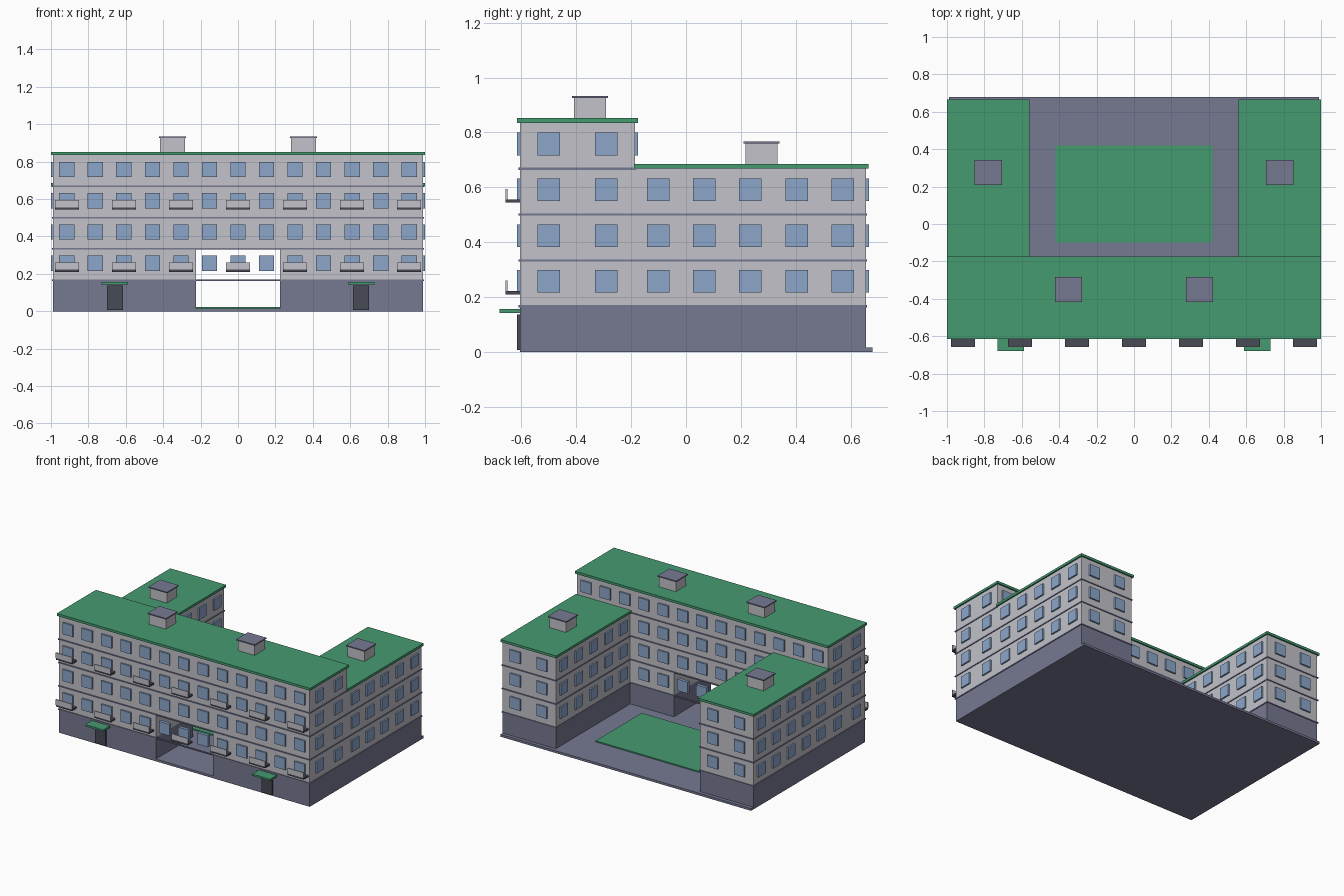
import bpy
import bmesh
from mathutils import Matrix, Vector

cube = bpy.data.objects.get("Cube")
if cube:
    bpy.data.objects.remove(cube)


def material(name, rgb):
    mat = bpy.data.materials.new(name)
    mat.use_nodes = True
    mat.diffuse_color = (*rgb, 1)
    mat.node_tree.nodes["Principled BSDF"].inputs["Base Color"].default_value = (*rgb, 1)
    return mat


WALL = material("pale grey wall", (0.54, 0.54, 0.59))
SLATE = material("slate grey", (0.18, 0.19, 0.285))
GLASS = material("window blue", (0.258, 0.38, 0.586))
GREEN = material("roof green", (0.06, 0.325, 0.163))
DARK = material("dark grey", (0.064, 0.068, 0.092))


def boxes(name, mat, spans):
    """One object made of boxes, each given as (x0, x1, y0, y1, z0, z1)."""
    bm = bmesh.new()
    for x0, x1, y0, y1, z0, z1 in spans:
        centre = Vector((x0 + x1, y0 + y1, z0 + z1)) / 2
        size = Matrix.Diagonal((x1 - x0, y1 - y0, z1 - z0, 1))
        bmesh.ops.create_cube(bm, size=1, matrix=Matrix.Translation(centre) @ size)
    mesh = bpy.data.meshes.new(name)
    bm.to_mesh(mesh)
    bm.free()
    mesh.materials.append(mat)
    obj = bpy.data.objects.new(name, mesh)
    bpy.context.collection.objects.link(obj)
    return obj


def both(span):
    """A box and its mirror image across x = 0."""
    x0, x1, *rest = span
    return [span, (-x1, -x0, *rest)]


# Main plan sizes
W, FRONT, MID, BACK = 0.99, -0.605, -0.185, 0.655
INNER, ARCH, FLOOR = 0.57, 0.225, 0.167
LIP = 0.005

# Ground and lawn
boxes("ground_slab", SLATE, [(-W, W, FRONT, 0.68, 0, 0.016)])
boxes("lawn", GREEN, [(-0.42, 0.42, -0.1, 0.42, 0.016, 0.024)])

# Plinth and walls, with a two-storey passage through the main block
boxes("main_plinth", SLATE, both((ARCH, W, FRONT, MID, 0, FLOOR)))
boxes("wing_plinth", SLATE, both((INNER, W, MID, BACK, 0, FLOOR)))
boxes("main_lower_walls", WALL, both((ARCH, W, FRONT, MID, FLOOR, 2 * FLOOR)))
boxes("main_upper_walls", WALL, [(-W, W, FRONT, MID, 2 * FLOOR, 5 * FLOOR)])
boxes("wing_walls", WALL, both((INNER, W, MID, BACK, FLOOR, 4 * FLOOR)))

# Storey bands
bands = []
for level in range(1, 5):
    z = level * FLOOR
    height = (z - 0.004, z + 0.004)
    if level == 1:
        bands += both((ARCH, W + LIP, FRONT - LIP, MID + LIP, *height))
        for y in (FRONT, MID):
            bands.append((-ARCH, ARCH, y - LIP, y + LIP, *height))
    else:
        bands.append((-W - LIP, W + LIP, FRONT - LIP, MID + LIP, *height))
    if level < 4:
        bands += both((INNER - LIP, W + LIP, MID, BACK + LIP, *height))
boxes("storey_bands", SLATE, bands)

# Roofs
boxes("main_roof", GREEN, [(-1, 1, FRONT - 0.01, MID + 0.01, 0.835, 0.852)])
boxes("wing_roof", GREEN, both((0.56, 1, MID - 0.005, BACK + 0.01, 0.668, 0.685)))

# Rooftop vents with caps
vents, caps = [], []
for x, y, z in ((0.35, -0.35, 0.85), (0.78, 0.275, 0.684)):
    vents += both((x - 0.066, x + 0.066, y - 0.058, y + 0.058, z, z + 0.075))
    caps += both((x - 0.073, x + 0.073, y - 0.066, y + 0.066, z + 0.075, z + 0.083))
boxes("roof_vents", WALL, vents)
boxes("roof_vent_caps", SLATE, caps)

# Windows
HALF, DEPTH = 0.041, 0.011
columns = [i * 0.1525 for i in range(-6, 7)]
front_windows, side_windows, back_windows = [], [], []
for storey in range(1, 5):
    z0 = storey * FLOOR + 0.049
    z1 = z0 + 2 * HALF

    def facing_y(x, y):
        return (x - HALF, x + HALF, y - DEPTH, y + DEPTH, z0, z1)

    def facing_x(x, y):
        return (x - DEPTH, x + DEPTH, y - HALF, y + HALF, z0, z1)

    for x in columns:
        front_windows.append(facing_y(x, FRONT))
        if storey == 4 or abs(x) < INNER - HALF:
            back_windows.append(facing_y(x, MID))
    for y in (-0.5, -0.29):
        side_windows += both(facing_x(W, y))
    if storey < 4:
        for i in range(5):
            y = MID + 0.168 * (i + 0.5)
            side_windows += both(facing_x(W, y)) + both(facing_x(INNER, y))
        for x in (0.675, 0.885):
            back_windows += both(facing_y(x, BACK))
boxes("front_windows", GLASS, front_windows)
boxes("side_windows", GLASS, side_windows)
boxes("back_windows", GLASS, back_windows)

# Balconies on alternate columns of two storeys
decks, rails = [], []
for z in (0.21, 0.544):
    for x in columns[::2]:
        decks.append((x - 0.064, x + 0.064, -0.657, FRONT, z, z + 0.012))
        rails.append((x - 0.064, x + 0.064, -0.658, -0.651, z + 0.012, z + 0.05))
boxes("balcony_decks", DARK, decks)
boxes("balcony_rails", WALL, rails)

# Entrances
boxes("entrance_doors", DARK, both((0.615, 0.7, FRONT - 0.01, FRONT + 0.01, 0.008, 0.137)))
boxes("entrance_canopies", GREEN, both((0.588, 0.73, -0.68, FRONT, 0.143, 0.156)))
